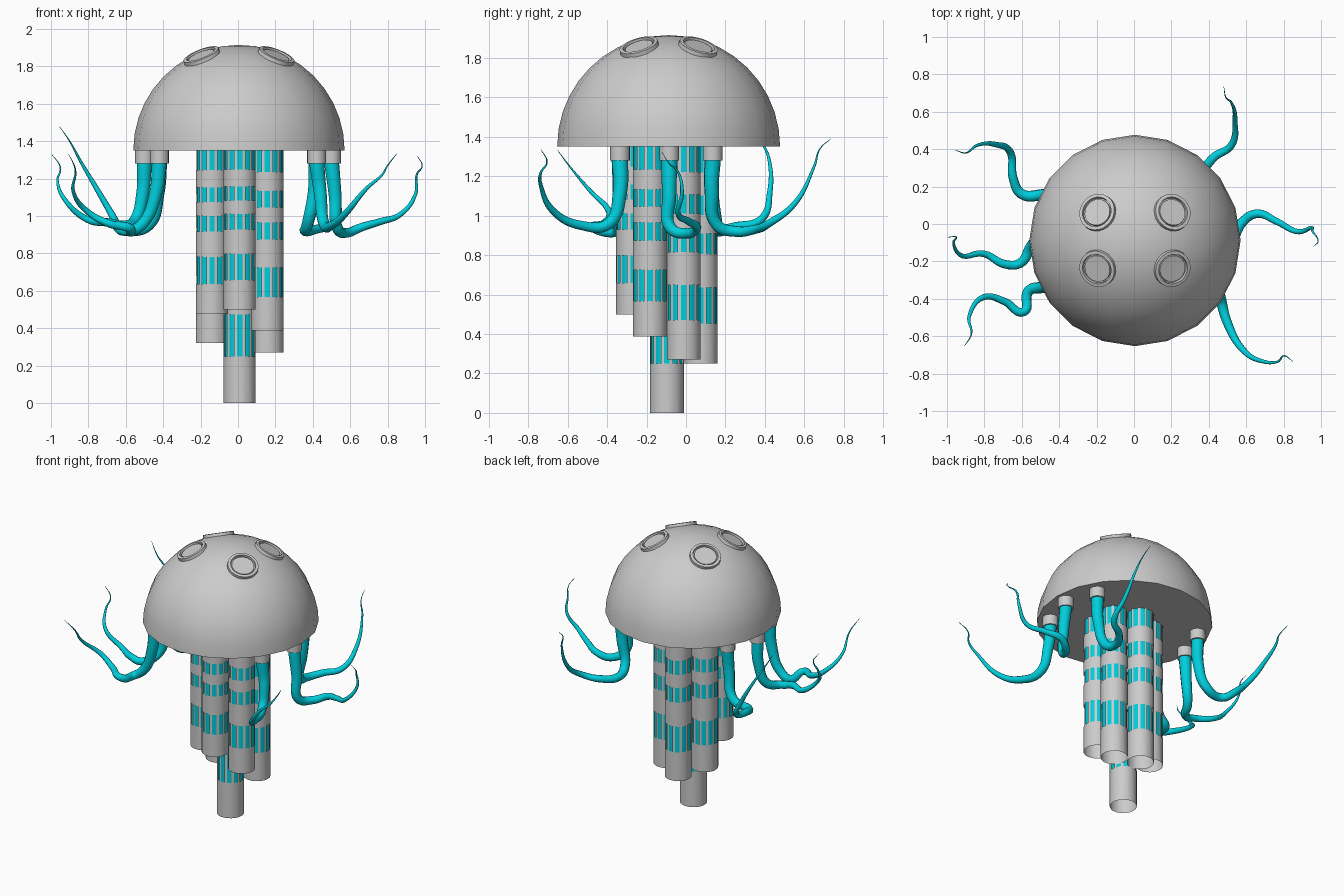
import bpy, bmesh, math
from mathutils import Vector

if "Cube" in bpy.data.objects:
    bpy.data.objects.remove(bpy.data.objects["Cube"])

CX, CY, BASE, R = 0.005, -0.088, 1.35, 0.565
TAU = math.tau

cyan = bpy.data.materials.new("cyan")
cyan.diffuse_color = (0.0, 0.62, 0.72, 1)
cyan.use_nodes = True
cyan.node_tree.nodes["Principled BSDF"].inputs["Base Color"].default_value = cyan.diffuse_color


def add(name, bm, mat=None, smooth=True):
    me = bpy.data.meshes.new(name)
    bmesh.ops.recalc_face_normals(bm, faces=bm.faces)
    bm.to_mesh(me)
    bm.free()
    ob = bpy.data.objects.new(name, me)
    bpy.context.collection.objects.link(ob)
    if mat:
        me.materials.append(mat)
    if smooth:
        bpy.ops.object.select_all(action='DESELECT')
        ob.select_set(True)
        bpy.context.view_layer.objects.active = ob
        bpy.ops.object.shade_smooth_by_angle(angle=math.radians(35))
    return ob


def lathe(name, profile, seg, mat=None):
    """Revolve (radius, z) points; closes solid ends on the axis."""
    bm = bmesh.new()
    vs = [bm.verts.new((r, 0, z)) for r, z in profile]
    es = [bm.edges.new(p) for p in zip(vs, vs[1:])]
    bmesh.ops.spin(bm, geom=vs + es, cent=(0, 0, 0), axis=(0, 0, 1), angle=TAU, steps=seg)
    bmesh.ops.remove_doubles(bm, verts=bm.verts, dist=1e-5)
    return add(name, bm, mat)


# Dome: hemisphere with a flat underside
prof = [(0, 0)] + [(R * math.cos(a), R * math.sin(a)) for a in [i * math.pi / 20 for i in range(10)]] + [(0, R)]
dome = lathe("dome", prof, 20)
dome.location = (CX, CY, BASE)

# Round windows: raised rim and recessed pane, facing outward
for sx in (-1, 1):
    for sy in (-1, 1):
        n = Vector((0.2 * sx, 0.15 * sy, 0.505)).normalized()
        w = lathe("window", [(0, .006), (.072, .006), (.074, -.004), (.08, -.004), (.082, .014),
                             (.1, .012), (.103, -.03)], 24)
        w.location = Vector((CX, CY, BASE)) + n * (R - 0.003)
        w.rotation_mode = 'QUATERNION'
        w.rotation_quaternion = n.to_track_quat('Z', 'Y')

# Slotted hanging pipes, each with a coloured core; slot rows scale with length
ROWS = [0, .12, .225, .315, .40, .495, .65, .815, 1]
TR = 0.087


def pipe(name, x, y, bottom):
    length = BASE - bottom
    half = math.radians(9.5)
    angles = [k * TAU / 12 + s * half for k in range(12) for s in (-1, 1)]
    bm = bmesh.new()
    rings = [[bm.verts.new((x + TR * math.cos(a), y + TR * math.sin(a), BASE - f * length))
              for a in angles] for f in ROWS]
    for r in range(len(ROWS) - 1):
        for i in range(24):
            if r % 2 == 0 and r < 7 and i % 2 == 0:
                continue  # open slot
            j = (i + 1) % 24
            bm.faces.new((rings[r][i], rings[r][j], rings[r + 1][j], rings[r + 1][i]))
    add(name, bm)
    h = length * 0.84
    core = lathe(name + "_core", [(0, -h), (.08, -h), (.08, 0), (0, 0)], 24, cyan)
    core.location = (x, y, BASE)


PX, PY = 0.009, -0.097
pipe("centre_pipe", PX, PY, 0)
for k, b in enumerate((.27, .25, .32, .475, .50, .388)):
    a = math.radians(30 + 60 * k)
    pipe("outer_pipe", PX + .171 * math.cos(a), PY + .171 * math.sin(a), b)


# Tentacles: tapered curves hanging from short sockets
def tentacle(name, pts):
    x, y, _ = pts[0]
    s = lathe(name + "_socket", [(0, 1.28), (.05, 1.28), (.05, 1.36), (0, 1.36)], 20)
    s.location = (x, y, 0)
    cu = bpy.data.curves.new(name, 'CURVE')
    cu.dimensions = '3D'
    cu.bevel_depth = 0.042
    cu.bevel_resolution = 3
    cu.resolution_u = 8
    cu.use_fill_caps = True
    sp = cu.splines.new('BEZIER')
    sp.bezier_points.add(len(pts) - 1)
    dist = [0]
    for a, b in zip(pts, pts[1:]):
        dist.append(dist[-1] + (Vector(b) - Vector(a)).length)
    for bp, p, d in zip(sp.bezier_points, pts, dist):
        t = d / dist[-1]
        bp.co = p
        bp.handle_left_type = bp.handle_right_type = 'AUTO'
        bp.radius = max(0.03, (1 - t) ** 0.95)
    sp.use_smooth = True
    cu.materials.append(cyan)
    ob = bpy.data.objects.new(name, cu)
    bpy.context.collection.objects.link(ob)


tentacle("back_right_tentacle", [
    (.42, .135, 1.29), (.41, .13, 1.13), (.37, .16, .95), (.36, .25, .92), (.42, .35, .93),
    (.52, .42, .96), (.54, .55, 1.06), (.52, .65, 1.25), (.49, .68, 1.34), (.48, .735, 1.39)])
tentacle("right_tentacle", [
    (.5, -.085, 1.29), (.52, -.085, 1.1), (.53, -.08, .94), (.58, .01, .91), (.66, .055, .94),
    (.76, .015, .97), (.87, -.04, 1.01), (.95, -.02, 1.12), (.955, -.04, 1.22), (.985, -.09, 1.27),
    (.96, -.12, 1.32)])
tentacle("front_right_tentacle", [
    (.42, -.335, 1.29), (.44, -.335, 1.12), (.46, -.39, .96), (.5, -.53, .95), (.58, -.67, 1.02),
    (.69, -.735, 1.15), (.77, -.735, 1.22), (.80, -.705, 1.27), (.85, -.735, 1.335)])
tentacle("back_left_tentacle", [
    (-.42, .135, 1.29), (-.43, .13, 1.12), (-.48, .155, .95), (-.6, .16, .92), (-.645, .24, .94),
    (-.66, .38, .98), (-.74, .425, 1.12), (-.84, .42, 1.29), (-.9, .38, 1.4), (-.955, .395, 1.48)])
tentacle("left_tentacle", [
    (-.5, -.085, 1.29), (-.51, -.085, 1.12), (-.55, -.12, .98), (-.61, -.21, .95), (-.69, -.215, .965),
    (-.8, -.16, .98), (-.92, -.17, 1.08), (-.965, -.10, 1.19), (-.95, -.07, 1.26), (-.995, -.07, 1.33)])
tentacle("front_left_tentacle", [
    (-.42, -.335, 1.29), (-.44, -.335, 1.12), (-.5, -.34, .97), (-.565, -.36, .92), (-.59, -.47, .94),
    (-.69, -.415, .96), (-.8, -.39, 1.02), (-.88, -.49, 1.13), (-.87, -.59, 1.25), (-.905, -.65, 1.33)])
